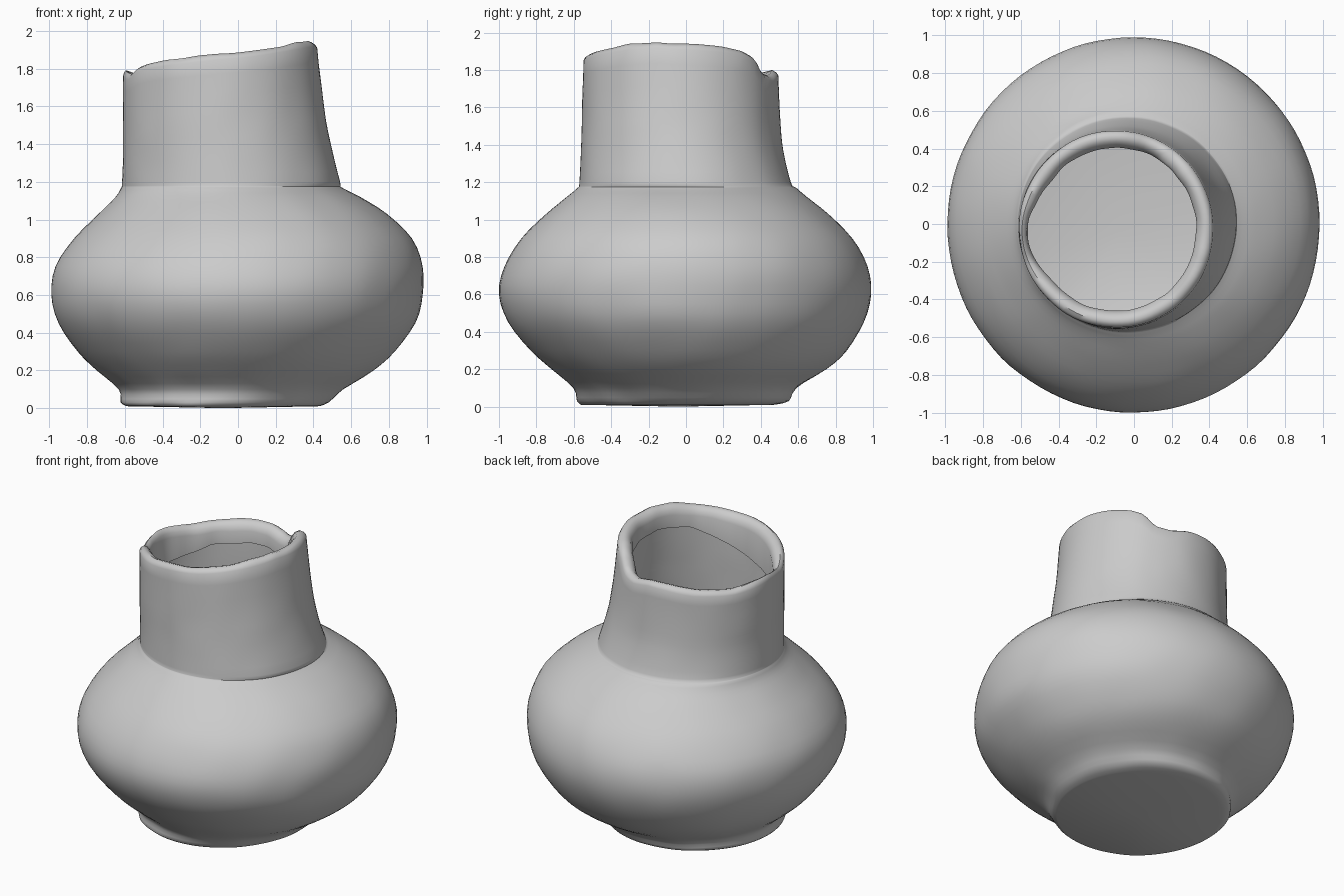
import bpy, bmesh, math, random
from mathutils import Vector, noise

random.seed(4)
cube = bpy.data.objects.get("Cube")
if cube:
    bpy.data.objects.remove(cube, do_unlink=True)

SEGMENTS = 96
STEPS = 3            # smooth steps between two profile rings
NECK_BASE, NECK_TOP = 1.2, 1.9

# Outline rings: height, left and right limit in x, front and back limit in y
RINGS = [
    (.01, -.59, .43, -.56, .47), (.03, -.62, .48, -.58, .55),
    (.10, -.63, .56, -.60, .59), (.20, -.75, .72, -.72, .75),
    (.30, -.85, .83, -.83, .86), (.45, -.95, .94, -.95, .95),
    (.60, -.99, .98, -1., .99), (.75, -.97, .98, -.97, .97),
    (.90, -.87, .92, -.88, .89), (1.03, -.74, .79, -.75, .76),
    (1.12, -.65, .65, -.64, .65), (1.17, -.62, .55, -.58, .59),
    (NECK_BASE, -.615, .54, -.57, .56), (1.4, -.61, .49, -.56, .52),
    (1.6, -.61, .455, -.555, .505), (NECK_TOP, -.61, .42, -.55, .495),
]

# Height of the broken rim by angle in degrees
RIM = [(0, 1.94), (20, 1.93), (40, 1.91), (50, 1.87), (58, 1.79), (70, 1.77),
       (85, 1.8), (100, 1.8), (120, 1.78), (150, 1.77), (180, 1.79),
       (200, 1.77), (210, 1.81), (220, 1.83), (250, 1.86), (270, 1.88),
       (290, 1.895), (310, 1.92), (330, 1.94), (345, 1.95), (360, 1.94)]

# Lip folding inward: share of wall thickness, drop below rim, share of inner depth
LIP = [(.12, .012, 0), (.35, 0, 0), (.65, .008, 0), (.88, .03, 0), (1, .06, 0), (1, .06, 1)]


def rim_height(angle):
    deg = math.degrees(angle) % 360
    for (a, za), (b, zb) in zip(RIM, RIM[1:]):
        if a <= deg <= b:
            return za + (zb - za) * (deg - a) / (b - a)


def spline(p0, p1, p2, p3, t):
    """Catmull-Rom blend of four profile rings."""
    return [.5 * (2 * b + (c - a) * t + (2 * a - 5 * b + 4 * c - d) * t ** 2
                  + (3 * b - a - 3 * c + d) * t ** 3)
            for a, b, c, d in zip(p0, p1, p2, p3)]


def smooth_rings():
    out = []
    for i in range(len(RINGS) - 1):
        before, after = RINGS[max(i - 1, 0)], RINGS[min(i + 2, len(RINGS) - 1)]
        out += [spline(before, RINGS[i], RINGS[i + 1], after, s / STEPS) for s in range(STEPS)]
    return out + [RINGS[-1]]


def ring_point(ring, angle, inset=0):
    z, x0, x1, y0, y1 = ring
    return Vector(((x0 + x1) / 2 + ((x1 - x0) / 2 - inset) * math.cos(angle),
                   (y0 + y1) / 2 + ((y1 - y0) / 2 - inset) * math.sin(angle), z))


def outer_point(ring, angle):
    p = ring_point(ring, angle)
    if p.z > NECK_BASE:      # stretch the neck up to the broken rim
        top = rim_height(angle) - .03
        p.z = NECK_BASE + (p.z - NECK_BASE) * (top - NECK_BASE) / (NECK_TOP - NECK_BASE)
    # hand-made unevenness, strongest around the foot
    amount = .012 if .02 < p.z < .15 else .004
    wobble = noise.noise(p * 5) * amount
    return p + Vector((math.cos(angle), math.sin(angle), 0)) * wobble


def lip_point(share, drop, deep, angle):
    broken = math.exp(-((math.degrees(angle) - 185) / 25) ** 2)
    thick = .09 - .045 * broken + .008 * noise.noise(Vector((math.cos(angle), math.sin(angle), 0)) * 4)
    depth = .08 + .13 * max(0, math.cos(angle - math.radians(225)))
    p = ring_point(RINGS[-1], angle, share * thick)
    p.z = rim_height(angle) - drop - deep * depth
    p.z += .008 * noise.noise(p * 7)
    return p


angles = [2 * math.pi * i / SEGMENTS for i in range(SEGMENTS)]
bm = bmesh.new()
loops = [[bm.verts.new(outer_point(r, a)) for a in angles] for r in smooth_rings()]
loops += [[bm.verts.new(lip_point(*l, a)) for a in angles] for l in LIP]

# Walls between neighbouring loops
for low, high in zip(loops, loops[1:]):
    for i in range(SEGMENTS):
        j = (i + 1) % SEGMENTS
        bm.faces.new((low[i], low[j], high[j], high[i]))

# Flat underside
centre = bm.verts.new((-.08, -.04, 0))
for i in range(SEGMENTS):
    bm.faces.new((centre, loops[0][(i + 1) % SEGMENTS], loops[0][i]))

mesh = bpy.data.meshes.new("jar")
bm.to_mesh(mesh)
bm.free()
jar = bpy.data.objects.new("jar", mesh)
bpy.context.collection.objects.link(jar)

# Plain grey clay
clay = bpy.data.materials.new("grey_clay")
clay.use_nodes = True
colour = (.6, .6, .6, 1)
clay.diffuse_color = colour
clay.node_tree.nodes["Principled BSDF"].inputs["Base Color"].default_value = colour
mesh.materials.append(clay)

bpy.ops.object.select_all(action='DESELECT')
jar.select_set(True)
bpy.context.view_layer.objects.active = jar
bpy.ops.object.shade_smooth_by_angle(angle=math.radians(50))
